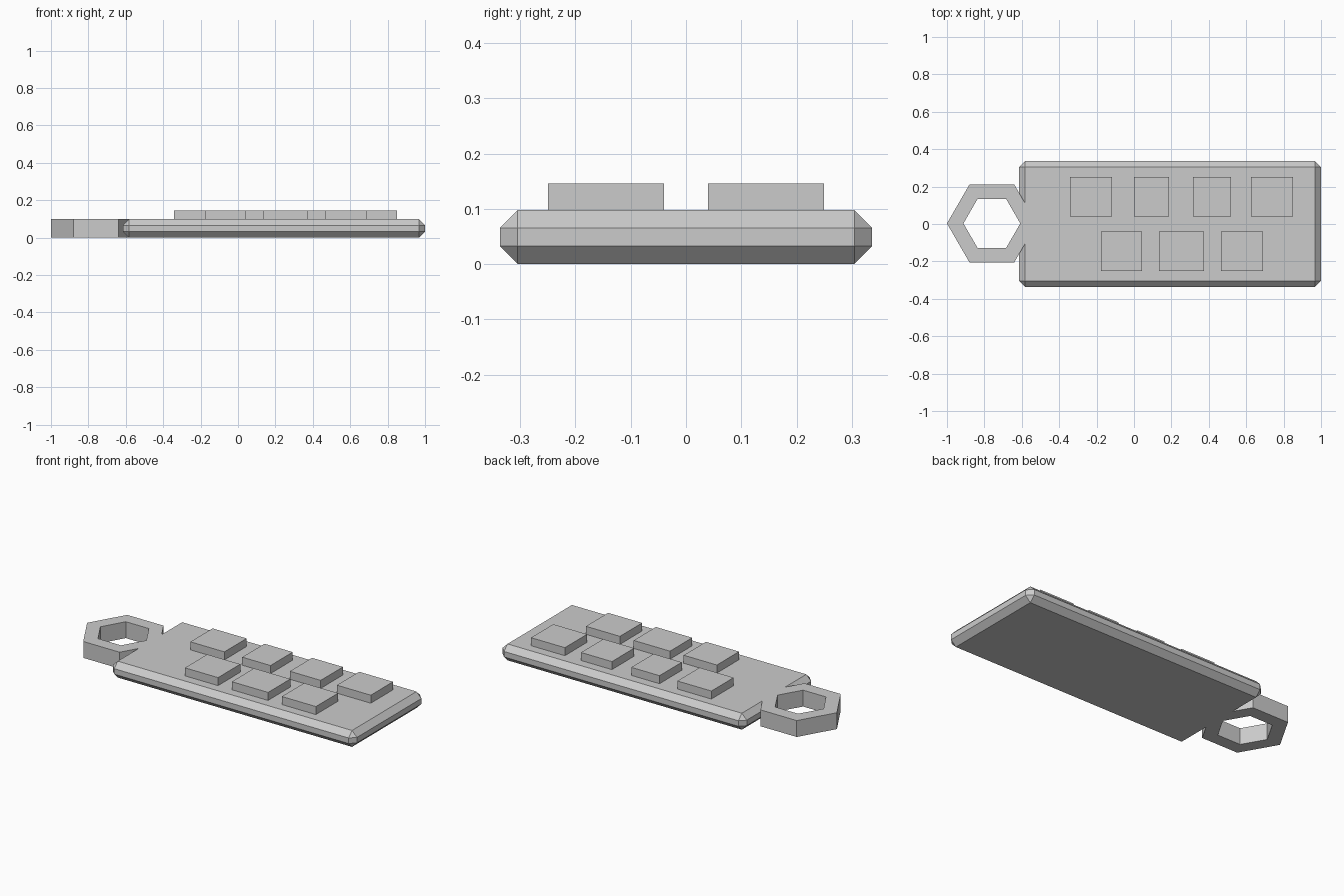
import bpy, bmesh
from math import cos, sin, pi

cube = bpy.data.objects.get("Cube")
if cube:
    bpy.data.objects.remove(cube, do_unlink=True)

THICK = 0.098      # plate thickness
CHAMFER = 0.0325   # plate edge chamfer
RING_X, RING_Y = -0.76, 0.003

grey = bpy.data.materials.new("light grey")
grey.use_nodes = True
grey.diffuse_color = (0.6, 0.6, 0.6, 1)
grey.node_tree.nodes["Principled BSDF"].inputs["Base Color"].default_value = (0.6, 0.6, 0.6, 1)


def prism(name, outline, z0, z1, chamfer=0):
    """Extrude a counter-clockwise outline, optionally chamfering every edge."""
    bm = bmesh.new()
    face = bm.faces.new([bm.verts.new((x, y, z0)) for x, y in outline])
    top = bmesh.ops.extrude_face_region(bm, geom=[face], use_keep_orig=True)["geom"]
    for v in top:
        if isinstance(v, bmesh.types.BMVert):
            v.co.z = z1
    bmesh.ops.recalc_face_normals(bm, faces=bm.faces)
    if chamfer:
        bmesh.ops.bevel(bm, geom=bm.edges[:], offset=chamfer, segments=1,
                        profile=0.5, affect='EDGES')
    mesh = bpy.data.meshes.new(name)
    bm.to_mesh(mesh)
    bm.free()
    mesh.materials.append(grey)
    obj = bpy.data.objects.new(name, mesh)
    bpy.context.collection.objects.link(obj)
    return obj


def rect(x0, x1, y0, y1):
    return [(x0, y0), (x1, y0), (x1, y1), (x0, y1)]


def hexagon(radius):
    return [(RING_X + radius * cos(i * pi / 3), RING_Y + radius * sin(i * pi / 3))
            for i in range(6)]


# Chamfered body plate
body = prism("body_plate", rect(-0.615, 1.0, -0.337, 0.337), 0, THICK, CHAMFER)

# Hexagonal hanging ring, its inner corner trimmed where it meets the plate
outer = hexagon(0.24)
trim_x = -0.615 + CHAMFER
trim_y = (outer[0][0] - trim_x) * 3 ** 0.5
outline = [(trim_x, RING_Y + trim_y)] + outer[1:] + [(trim_x, RING_Y - trim_y)]
ring = prism("hanging_ring", outline, 0, THICK)

# Hole through the ring and the edge of the plate
cutter = prism("hole_cutter", hexagon(0.152), -0.1, 0.3)
cutter.hide_render = True
for obj in (body, ring):
    mod = obj.modifiers.new("hole", 'BOOLEAN')
    mod.operation = 'DIFFERENCE'
    mod.solver = 'EXACT'
    mod.object = cutter
    bpy.context.view_layer.objects.active = obj
    bpy.ops.object.modifier_apply(modifier=mod.name)
bpy.data.objects.remove(cutter, do_unlink=True)

# Raised blocks in two staggered rows
back_row = [(-0.343, -0.118), (0.0, 0.187), (0.315, 0.519), (0.626, 0.85)]
front_row = [(-0.176, 0.043), (0.134, 0.374), (0.465, 0.69)]
for label, row, y0, y1 in (("back", back_row, 0.04, 0.25), ("front", front_row, -0.25, -0.04)):
    for i, (x0, x1) in enumerate(row, 1):
        prism(f"{label}_block_{i}", rect(x0, x1, y0, y1), THICK - 0.01, 0.146)
